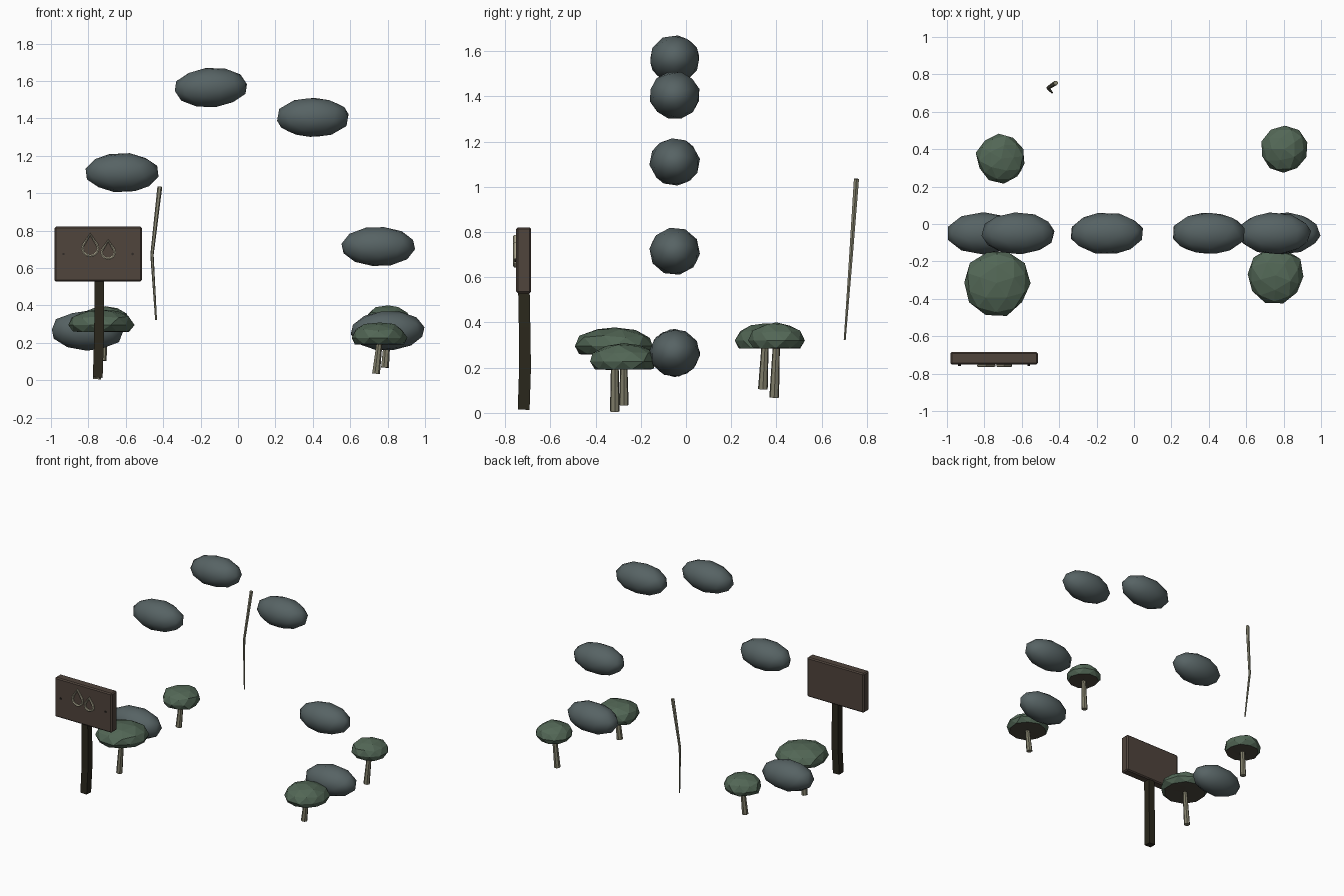
import bpy, bmesh, math, random
from mathutils import Vector, Matrix

random.seed(4)
cube = bpy.data.objects.get("Cube")
if cube:
    bpy.data.objects.remove(cube, do_unlink=True)


def material(name, r, g, b):
    m = bpy.data.materials.new(name)
    m.use_nodes = True
    m.diffuse_color = (r, g, b, 1)
    m.node_tree.nodes["Principled BSDF"].inputs["Base Color"].default_value = (r, g, b, 1)
    return m


STONE = material("slate_grey", 0.095, 0.125, 0.128)
CAP = material("moss_green", 0.085, 0.135, 0.092)
GILL = material("gill_brown", 0.075, 0.068, 0.05)
STEM = material("pale_stem", 0.22, 0.21, 0.145)
STICK = material("dry_stick", 0.25, 0.24, 0.17)
BOARD = material("brown_board", 0.08, 0.058, 0.045)
POST = material("dark_post", 0.024, 0.021, 0.012)
DROP = material("bone", 0.42, 0.39, 0.28)
NAIL = material("dark_nail", 0.03, 0.024, 0.02)


def finish(name, bm, mats, smooth=False):
    bmesh.ops.recalc_face_normals(bm, faces=bm.faces[:])
    mesh = bpy.data.meshes.new(name)
    for f in bm.faces:
        f.smooth = smooth
    bm.to_mesh(mesh)
    bm.free()
    for m in mats:
        mesh.materials.append(m)
    obj = bpy.data.objects.new(name, mesh)
    bpy.context.collection.objects.link(obj)
    return obj


def tube(name, points, radii, sides, mat, closed=False, turn=0, side=None):
    """Sweep a regular polygon along a path."""
    bm = bmesh.new()
    pts = [Vector(p) for p in points]
    n = len(pts)
    rings = []
    for i, p in enumerate(pts):
        a = pts[(i - 1) % n] if closed else pts[max(i - 1, 0)]
        b = pts[(i + 1) % n] if closed else pts[min(i + 1, n - 1)]
        t = (b - a).normalized()
        u = Vector(side or (1, 0, 0))
        u = (u - t * u.dot(t)).normalized()
        v = t.cross(u)
        angles = [turn + math.tau * k / sides for k in range(sides)]
        rings.append([bm.verts.new(p + (u * math.cos(q) + v * math.sin(q)) * radii[i])
                      for q in angles])
    for i in range(n if closed else n - 1):
        r, s = rings[i], rings[(i + 1) % n]
        for k in range(sides):
            j = (k + 1) % sides
            bm.faces.new((r[k], r[j], s[j], s[k]))
    if not closed:
        bm.faces.new(rings[0])
        bm.faces.new(rings[-1])
    return finish(name, bm, [mat])


# Arch of floating stones
def stone(name, x, z, tilt, roll):
    bm = bmesh.new()
    bmesh.ops.create_icosphere(bm, subdivisions=2, radius=1)
    spin = Matrix.Rotation(roll, 4, "Z") @ Matrix.Rotation(roll * 2, 4, "X")
    shape = Matrix.Diagonal((0.2, 0.113, 0.107, 1))
    place = Matrix.Translation((x, -0.05, z)) @ Matrix.Rotation(tilt, 4, "Y")
    bm.transform(place @ shape @ spin)
    finish(name, bm, [STONE], smooth=True)


for i, (x, z, tilt) in enumerate([(-0.805, 0.265, 0.03), (-0.62, 1.11, 0), (-0.145, 1.565, -0.05),
                                  (0.4, 1.405, 0), (0.75, 0.715, 0), (0.8, 0.265, -0.03)]):
    stone(f"arch_stone_{i + 1}", x, z, tilt, 0.35 * i)


# Mushrooms: flat-bottomed faceted cap on a leaning stem
def mushroom(name, centre, radius, top, rim, foot, turn):
    x, y = centre
    height = top - rim
    bm = bmesh.new()
    bmesh.ops.create_icosphere(bm, subdivisions=2, radius=1)
    for v in bm.verts:
        v.co.z = max(v.co.z, -0.42)
        v.co *= 1 + random.uniform(-0.05, 0.05)
    for f in bm.faces:
        f.material_index = 1 if max(v.co.z for v in f.verts) < -0.36 else 0
    bm.transform(Matrix.Translation((x, y, rim)) @ Matrix.Rotation(turn, 4, "Z")
                 @ Matrix.Diagonal((radius, radius, height, 1)))
    finish(name + "_cap", bm, [CAP, GILL])
    base = Vector(foot)
    end = Vector((x, y, rim - 0.2 * height))
    tube(name + "_stem", [base, base.lerp(end, 0.5), end], [0.022, 0.019, 0.016], 7, STEM)


mushroom("front_right_mushroom", (-0.735, -0.315), 0.178, 0.38, 0.295, (-0.755, -0.315, 0.006), 0.3)
mushroom("front_left_mushroom", (0.757, -0.275), 0.153, 0.31, 0.227, (0.737, -0.275, 0.035), 0.9)
mushroom("back_right_mushroom", (-0.71, 0.35), 0.133, 0.4, 0.32, (-0.725, 0.34, 0.105), 0.1)
mushroom("back_left_mushroom", (0.803, 0.4), 0.124, 0.4, 0.32, (0.785, 0.39, 0.068), 0.6)

# Crooked stick
tube("crooked_stick", [(-0.438, 0.702, 0.322), (-0.46, 0.728, 0.67), (-0.418, 0.754, 1.035)],
     [0.005, 0.009, 0.013], 6, STICK)

# Sign post
tube("sign_post", [(-0.75, -0.718, 0.015), (-0.744, -0.712, 0.2), (-0.742, -0.714, 0.38),
                   (-0.742, -0.718, 0.6)], [0.037, 0.037, 0.036, 0.036], 4, POST, turn=math.pi / 4)

# Sign board with softened edges
bm = bmesh.new()
bmesh.ops.create_cube(bm, size=1)
bm.transform(Matrix.Translation((-0.748, -0.718, 0.675)) @ Matrix.Diagonal((0.468, 0.066, 0.292, 1)))
bmesh.ops.bevel(bm, geom=bm.edges[:], offset=0.008, segments=1, affect="EDGES")
finish("sign_board", bm, [BOARD])

# Nails on both ends of the board
for side, x in (("right", -0.933), ("left", -0.563)):
    tube(f"{side}_nail", [(x, -0.74, 0.675), (x, -0.758, 0.675)], [0.007, 0.007], 8, NAIL)


# Raised droplet outlines
def droplet(name, x, z, width, below, above):
    path = [(x, -0.757, z + above)]
    for k in range(9):
        a = math.radians(25 - k * 28.75)
        path.append((x + width * math.cos(a), -0.757, z + below * math.sin(a)))
    tube(name, path, [0.008] * len(path), 6, DROP, closed=True, side=(0, 1, 0))


droplet("large_droplet", -0.79, 0.705, 0.042, 0.04, 0.075)
droplet("small_droplet", -0.694, 0.684, 0.035, 0.033, 0.062)
